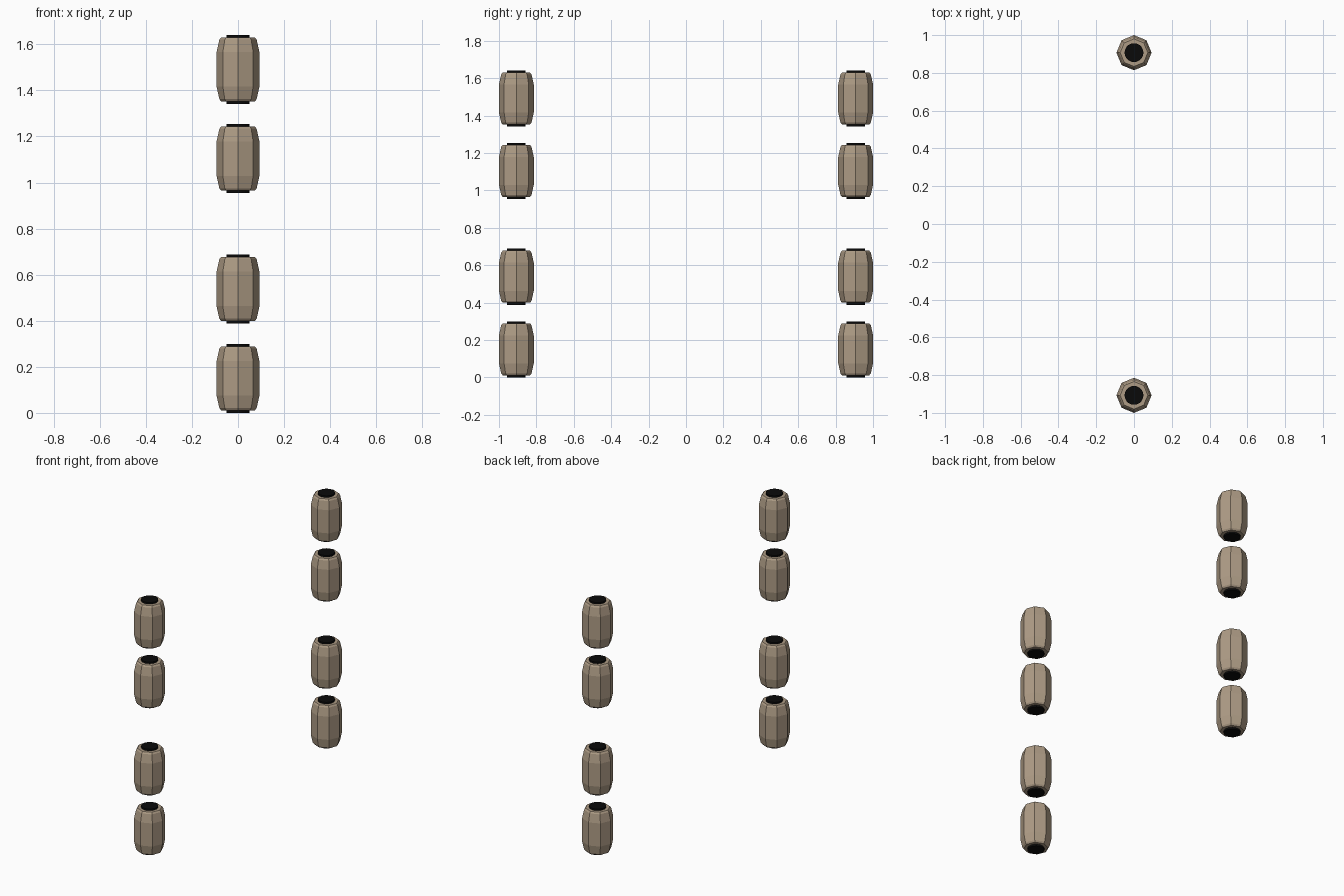
import bpy, bmesh, math

if "Cube" in bpy.data.objects:
    bpy.data.objects.remove(bpy.data.objects["Cube"])


def material(name, rgb):
    m = bpy.data.materials.new(name)
    m.diffuse_color = (*rgb, 1.0)
    m.use_nodes = True
    m.node_tree.nodes["Principled BSDF"].inputs["Base Color"].default_value = m.diffuse_color
    return m


TAN = material("warm tan", (0.42, 0.33, 0.235))
BLACK = material("black", (0.003, 0.003, 0.003))


def lathe(name, profile, sides, mat, location):
    """Flat-shaded closed solid from (radius, z) rings."""
    bm = bmesh.new()
    rings = []
    for r, z in profile:
        rings.append([bm.verts.new((r * math.cos(math.tau * i / sides),
                                    r * math.sin(math.tau * i / sides), z))
                      for i in range(sides)])
    for a, b in zip(rings, rings[1:]):
        for i in range(sides):
            j = (i + 1) % sides
            bm.faces.new((a[i], a[j], b[j], b[i]))
    bm.faces.new(rings[0][::-1])
    bm.faces.new(rings[-1])
    mesh = bpy.data.meshes.new(name)
    bm.to_mesh(mesh)
    bm.free()
    mesh.materials.append(mat)
    ob = bpy.data.objects.new(name, mesh)
    ob.location = location
    bpy.context.collection.objects.link(ob)
    return ob


# Octagonal bead outline: flat end, small rim, long shoulder, straight middle
half = [(0.093, 0.075), (0.081, 0.129), (0.073, 0.139)]
bead_profile = [(r, -z) for r, z in reversed(half)] + half

# Two columns of four beads, each with a black disc on both ends
for side, y in (("front", -0.907), ("back", 0.907)):
    for n, z in enumerate((0.15, 0.538, 1.104, 1.491), 1):
        lathe(f"{side}_bead_{n}", bead_profile, 8, TAN, (0, y, z))
        for end, s in (("lower", -1), ("upper", 1)):
            lathe(f"{side}_{end}_disc_{n}", [(0.05, -0.007), (0.05, 0.007)],
                  20, BLACK, (0, y, z + s * 0.143))
